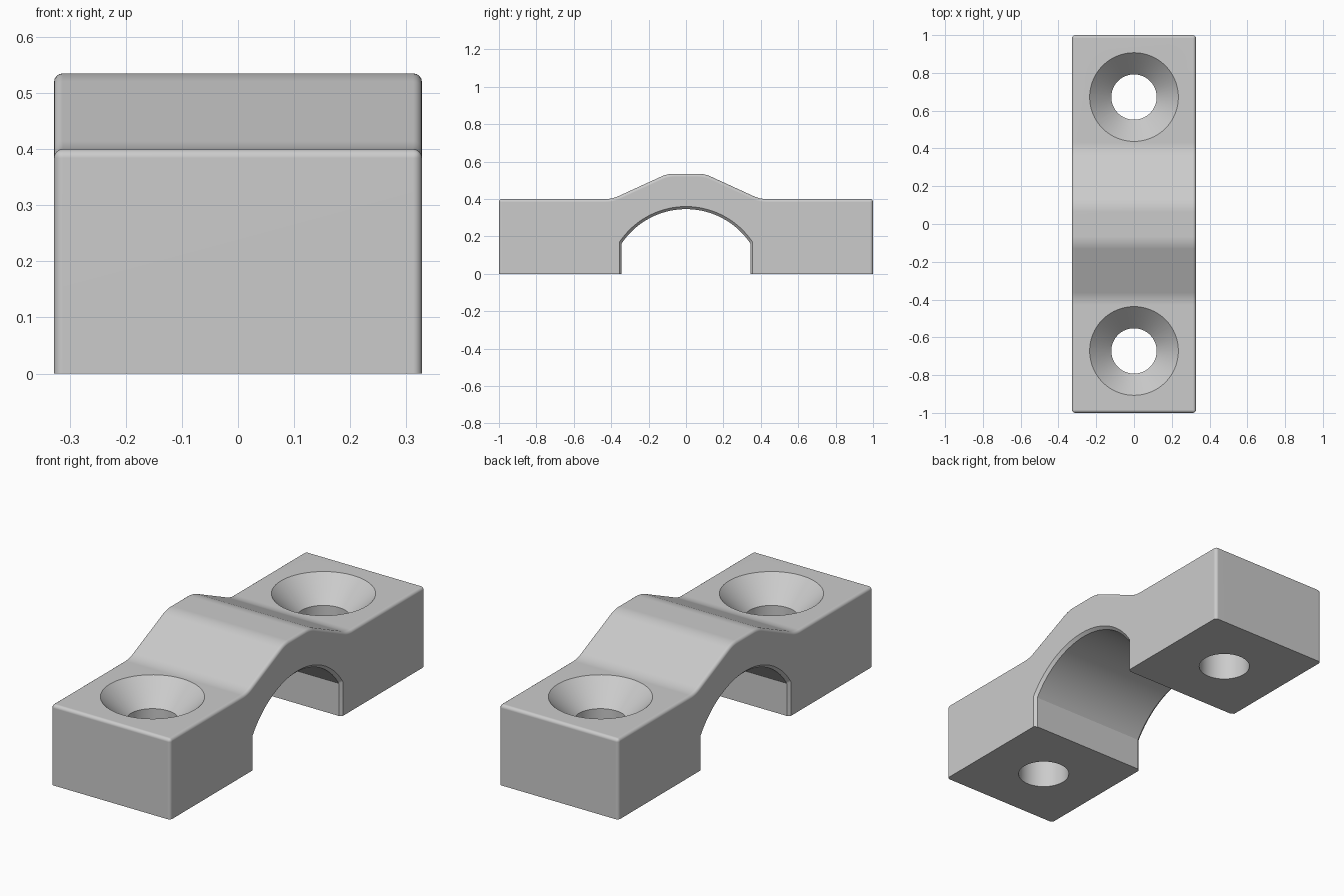
import bpy, bmesh
from math import sin, cos, pi, asin, sqrt
from mathutils import Vector

if "Cube" in bpy.data.objects:
    bpy.data.objects.remove(bpy.data.objects["Cube"])

HALF_W, TOP, EDGE = 0.328, 0.4, 0.016

grey = bpy.data.materials.new("plain grey")
grey.use_nodes = True
COLOR = (0.6, 0.6, 0.6, 1)
grey.diffuse_color = COLOR
grey.node_tree.nodes["Principled BSDF"].inputs["Base Color"].default_value = COLOR


def new_object(name, bm):
    bmesh.ops.recalc_face_normals(bm, faces=bm.faces)
    mesh = bpy.data.meshes.new(name)
    bm.to_mesh(mesh)
    bm.free()
    mesh.materials.append(grey)
    obj = bpy.data.objects.new(name, mesh)
    bpy.context.collection.objects.link(obj)
    return obj


def loft(sections):
    """Bridge closed loops of points and cap both ends."""
    bm = bmesh.new()
    rings = [[bm.verts.new(p) for p in s] for s in sections]
    n = len(rings[0])
    for a, b in zip(rings, rings[1:]):
        for i in range(n):
            j = (i + 1) % n
            bm.faces.new((a[i], a[j], b[j], b[i]))
    bm.faces.new(rings[0])
    bm.faces.new(rings[-1])
    return bm


def soften(before, corner, after, reach, steps=8):
    """Replace a profile corner with a smooth curve."""
    before, corner, after = map(Vector, (before, corner, after))
    a = corner + (before - corner).normalized() * reach
    b = corner + (after - corner).normalized() * reach
    ts = [i / steps for i in range(steps + 1)]
    return [a * (1 - t) ** 2 + corner * 2 * t * (1 - t) + b * t * t for t in ts]


# Clamp body: stepped profile, extruded across the width
foot, crest, end = (0.395, TOP), (0.1, 0.535), (1, TOP)
half = soften(end, foot, crest, 0.035) + soften(foot, crest, (0, 0.535), 0.035)
right = [Vector((1, 0)), Vector(end)] + half
profile = right + [Vector((-p.x, p.y)) for p in reversed(right)]
bm = loft([[(x, p.x, p.y) for p in profile] for x in (-HALF_W, HALF_W)])

# Round every outer edge except the underside and the gentle profile bends
bmesh.ops.recalc_face_normals(bm, faces=bm.faces)
outer = [e for e in bm.edges
         if e.calc_face_angle() > 1 and max(v.co.z for v in e.verts) > 0.01]
bmesh.ops.bevel(bm, geom=outer, offset=EDGE, offset_type='OFFSET', segments=4,
                profile=0.5, affect='EDGES', clamp_overlap=True)
body = new_object("clamp_body", bm)


# Arch opening, flared at both sides to leave a chamfered rim
def arch(x, grow):
    radius, centre, wall = 0.414 + grow, -0.068, 0.345 + grow * 0.8
    limit = asin(wall / radius)
    steps = 48
    pts = [(x, -wall, -0.1)]
    for i in range(steps + 1):
        a = limit * (2 * i / steps - 1)
        pts.append((x, radius * sin(a), centre + radius * cos(a)))
    return pts + [(x, wall, -0.1)]


CHAMFER, OVER = 0.014, 0.02
cutters = [new_object("arch_cutter", loft([
    arch(-HALF_W - OVER, CHAMFER + OVER), arch(-HALF_W + CHAMFER, 0),
    arch(HALF_W - CHAMFER, 0), arch(HALF_W + OVER, CHAMFER + OVER)]))]

# Countersunk screw holes
BORE, SINK = 0.12, 0.235
for side in (-1, 1):
    steps = [(BORE, -0.1), (BORE, TOP - (SINK - BORE)), (SINK + 0.1, TOP + 0.1)]
    rings = [[(r * cos(2 * pi * i / 64), side * 0.672 + r * sin(2 * pi * i / 64), z)
              for i in range(64)] for r, z in steps]
    # straight top so the cutter stays clear of the raised middle
    rings[-1] = [(r.x, r.y, r.z) for r in
                 (Vector((0, side * 0.672, 0)) +
                  Vector(((SINK + 0.01) * cos(2 * pi * i / 64),
                          (SINK + 0.01) * sin(2 * pi * i / 64), TOP + 0.01))
                  for i in range(64))]
    cutters.append(new_object("screw_hole_cutter", loft(rings)))

# Cut the openings, then remove the cutters
bpy.context.view_layer.objects.active = body
body.select_set(True)
for cutter in cutters:
    mod = body.modifiers.new("cut", 'BOOLEAN')
    mod.operation, mod.solver, mod.object = 'DIFFERENCE', 'EXACT', cutter
    bpy.ops.object.modifier_apply(modifier=mod.name)
    bpy.data.objects.remove(cutter)

bpy.ops.object.shade_smooth_by_angle(angle=0.5)
weighted = body.modifiers.new("even shading", 'WEIGHTED_NORMAL')
weighted.keep_sharp = True
